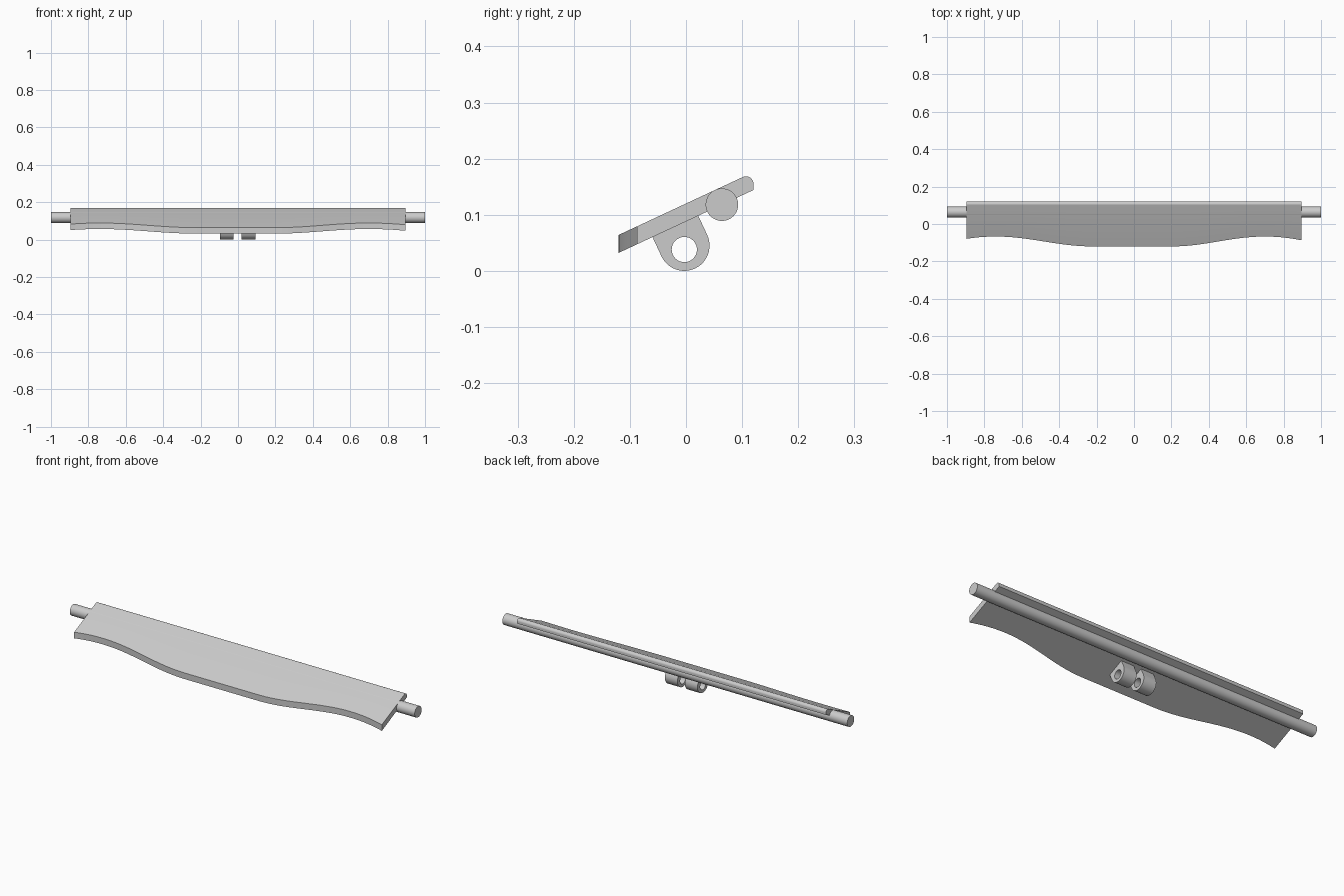
import bpy, bmesh
from math import sin, cos, pi, radians
from mathutils import Vector

default = bpy.data.objects.get("Cube")
if default:
    bpy.data.objects.remove(default, do_unlink=True)

TILT = radians(25)
SLOPE = sin(TILT) / cos(TILT)
ALONG = Vector((cos(TILT), sin(TILT)))    # up the plate, in (y, z)
DOWN = Vector((sin(TILT), -cos(TILT)))    # out of its underside

grey = bpy.data.materials.new("light grey")
grey.use_nodes = True
grey.diffuse_color = (0.6, 0.6, 0.6, 1)
grey.node_tree.nodes["Principled BSDF"].inputs["Base Color"].default_value = (0.6, 0.6, 0.6, 1)


def finish(bm, name):
    bmesh.ops.recalc_face_normals(bm, faces=bm.faces)
    mesh = bpy.data.meshes.new(name)
    bm.to_mesh(mesh)
    bm.free()
    mesh.materials.append(grey)
    obj = bpy.data.objects.new(name, mesh)
    bpy.context.collection.objects.link(obj)
    bpy.ops.object.select_all(action='DESELECT')
    obj.select_set(True)
    bpy.context.view_layer.objects.active = obj
    bpy.ops.object.shade_smooth_by_angle(angle=radians(30))
    return obj


def top_z(y):
    return 0.12 + SLOPE * y


def bottom_z(y):
    return 0.088 + SLOPE * y


def front_y(x):
    """Wavy front edge: flat middle, waist on each side, flared ends."""
    flat, waist, end = (0.2, 0.7, -0.087) if x > 0 else (0.22, 0.74, -0.079)
    a = abs(x)
    if a < flat:
        return -0.12
    if a < waist:
        return -0.12 + 0.053 * (1 - cos(pi * (a - flat) / (waist - flat))) / 2
    return -0.067 + (end + 0.067) * ((a - waist) / (0.895 - waist)) ** 2


# Tilted plate: cross-sections lofted along x, with a rounded rear top edge
radius = 0.0137
arc_centre = Vector((0.101, top_z(0.101))) + DOWN * radius
rear = []
for i in range(9):
    angle = (pi / 2 + TILT) * (1 - i / 8)
    rear.append(arc_centre + radius * Vector((cos(angle), sin(angle))))
rear.append(Vector((rear[-1].x, bottom_z(rear[-1].x))))

bm = bmesh.new()
sections = []
STEPS = 80
for i in range(STEPS + 1):
    x = -0.895 + 1.79 * i / STEPS
    y = front_y(x)
    outline = [(y, bottom_z(y)), (y, top_z(y))] + [tuple(p) for p in rear]
    sections.append([bm.verts.new((x, py, pz)) for py, pz in outline])
count = len(sections[0])
for a, b in zip(sections, sections[1:]):
    for j in range(count):
        k = (j + 1) % count
        bm.faces.new((a[j], a[k], b[k], b[j]))
bm.faces.new(sections[0])
bm.faces.new(sections[-1])
finish(bm, "plate")

# Pivot rod running the full width
bm = bmesh.new()
bmesh.ops.create_cone(bm, cap_ends=True, segments=48, radius1=0.029, radius2=0.029, depth=2)
for v in bm.verts:
    v.co = Vector((v.co.z, 0.064 + v.co.x, 0.118 + v.co.y))
finish(bm, "pivot_rod")


# Lugs under the plate: rounded tab with an eye through it
def make_lug(name, x0, x1):
    centre, r = Vector((-0.003, 0.045)), 0.045
    outline = [centre + r * (cos(t) * ALONG + sin(t) * DOWN)
               for t in (pi * i / 24 for i in range(25))]
    for side in (-1, 1):    # straight sides run up into the plate
        foot = centre + side * r * ALONG
        height = (bottom_z(foot.x) - foot.y) * cos(TILT) + 0.008
        outline.append(foot - DOWN * height)
    eye = [Vector((-0.003 + 0.0225 * cos(2 * pi * i / 32),
                   0.038 + 0.0225 * sin(2 * pi * i / 32))) for i in range(32)]
    bm = bmesh.new()
    edges = []
    for loop in (outline, eye):
        vs = [bm.verts.new((x0, p.x, p.y)) for p in loop]
        edges += [bm.edges.new((vs[i - 1], vs[i])) for i in range(len(vs))]
    bmesh.ops.triangle_fill(bm, edges=edges, use_beauty=True, normal=(1, 0, 0))
    result = bmesh.ops.extrude_face_region(bm, geom=bm.faces[:], use_keep_orig=True)
    moved = [g for g in result["geom"] if isinstance(g, bmesh.types.BMVert)]
    bmesh.ops.translate(bm, verts=moved, vec=(x1 - x0, 0, 0))
    finish(bm, name)


make_lug("left_lug", 0.02, 0.093)
make_lug("right_lug", -0.096, -0.023)
